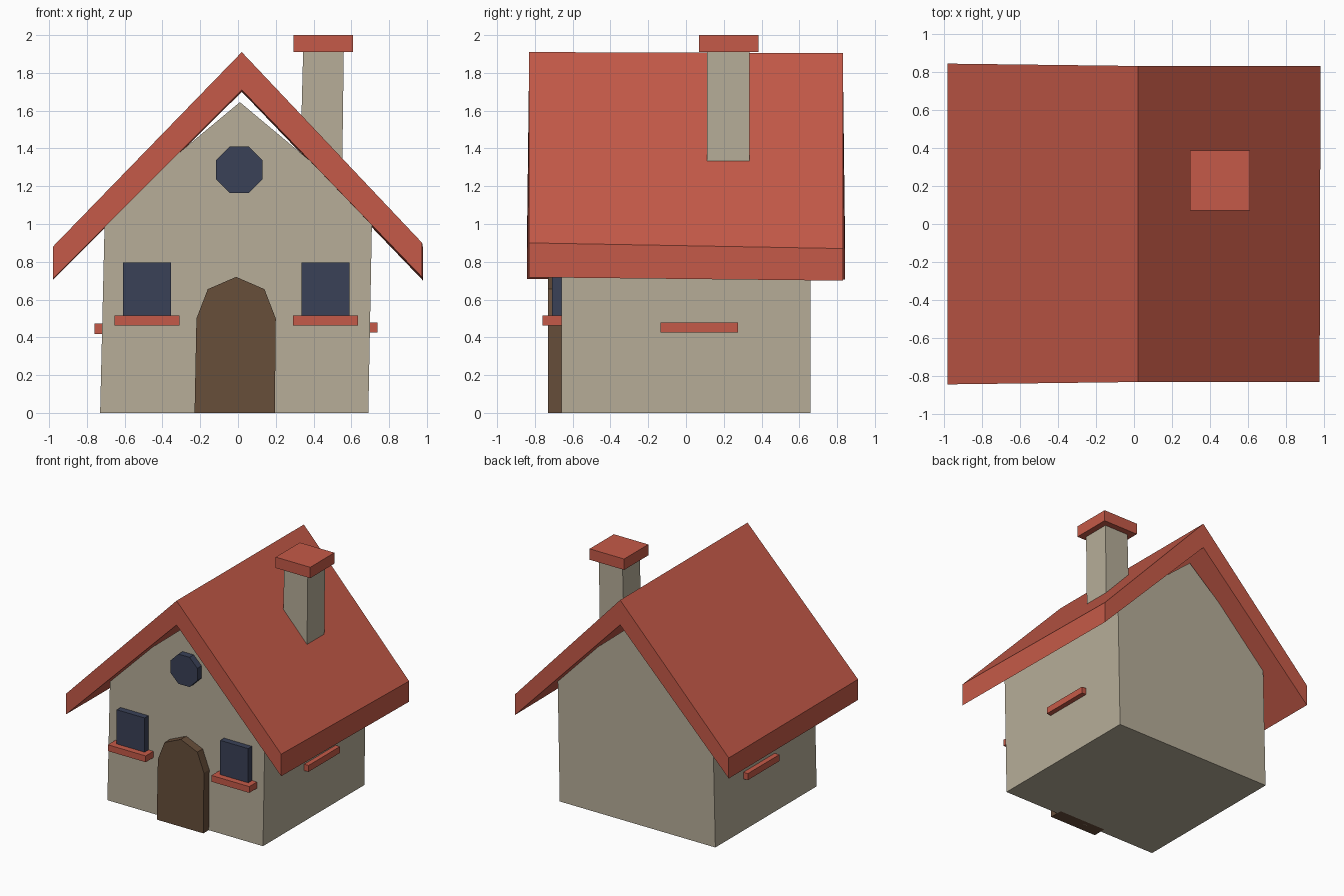
import bpy, bmesh, math

if "Cube" in bpy.data.objects:
    bpy.data.objects.remove(bpy.data.objects["Cube"])


def material(name, rgb):
    m = bpy.data.materials.new(name)
    lin = [((c / 255 + 0.055) / 1.055) ** 2.4 for c in rgb]
    m.diffuse_color = (*lin, 1)
    m.use_nodes = True
    m.node_tree.nodes["Principled BSDF"].inputs["Base Color"].default_value = m.diffuse_color
    return m


STONE = material("stone", (183, 174, 153))
RED = material("red_tile", (197, 90, 72))
WOOD = material("dark_wood", (103, 78, 58))
GLASS = material("blue_glass", (58, 65, 87))


def prism(name, mat, front, y0, y1, back=None):
    """Solid between an (x, z) outline at y0 and its copy (or variant) at y1."""
    back = back or front
    bm = bmesh.new()
    a = [bm.verts.new((x, y0, z)) for x, z in front]
    b = [bm.verts.new((x, y1, z)) for x, z in back]
    n = len(a)
    bm.faces.new(a)
    bm.faces.new(b[::-1])
    for i in range(n):
        j = (i + 1) % n
        bm.faces.new((a[j], a[i], b[i], b[j]))
    bmesh.ops.recalc_face_normals(bm, faces=bm.faces)
    me = bpy.data.meshes.new(name)
    bm.to_mesh(me)
    bm.free()
    me.materials.append(mat)
    ob = bpy.data.objects.new(name, me)
    bpy.context.collection.objects.link(ob)
    return ob


def rect(x0, x1, z0, z1):
    return [(x0, z0), (x1, z0), (x1, z1), (x0, z1)]


# Walls with gables, slightly crooked
prism("walls", STONE,
      [(-0.73, 0), (0.69, 0), (0.71, 1.06), (0.01, 1.645), (-0.705, 1.05)],
      -0.66, 0.66)

# Gabled roof slab, a little lower at the back
roof = prism("roof", RED,
             [(-0.98, 0.71), (0.02, 1.71), (0.975, 0.718),
              (0.975, 0.90), (0.02, 1.91), (-0.98, 0.88)], -0.83, 0.83,
             [(-0.98, 0.705), (0.02, 1.70), (0.98, 0.70),
              (0.98, 0.87), (0.02, 1.905), (-0.98, 0.875)])
for v in roof.data.vertices:
    if v.co.x < -0.5:
        v.co.y *= 1.015

# Chimney and its cap
prism("chimney", STONE, [(0.325, 1.15), (0.55, 1.15), (0.56, 1.92), (0.345, 1.92)], 0.11, 0.335)
prism("chimney_cap", RED, rect(0.295, 0.61, 1.91, 2.0), 0.07, 0.385)

# Arched door
prism("door", WOOD,
      [(-0.23, 0), (0.195, 0), (0.20, 0.50), (0.14, 0.655),
       (-0.01, 0.72), (-0.16, 0.655), (-0.22, 0.50)], -0.73, -0.62)

# Front windows with sills, and the sill on each side wall
for side, cx in (("left", -0.48), ("right", 0.465)):
    prism(side + "_window", GLASS, rect(cx - 0.13, cx + 0.125, 0.50, 0.797), -0.71, -0.62)
    prism(side + "_sill", RED, rect(cx - 0.175, cx + 0.17, 0.463, 0.515), -0.76, -0.62)
prism("left_wall_sill", RED, rect(-0.76, -0.66, 0.418, 0.472), -0.13, 0.28)
prism("right_wall_sill", RED, rect(0.62, 0.738, 0.425, 0.478), -0.135, 0.275)

# Eight-sided gable window
r = 0.1225 / math.cos(math.pi / 8)
octagon = [(0.007 + r * math.cos((i + 0.5) * math.pi / 4),
            1.287 + r * math.sin((i + 0.5) * math.pi / 4)) for i in range(8)]
prism("gable_window", GLASS, octagon, -0.715, -0.62)
